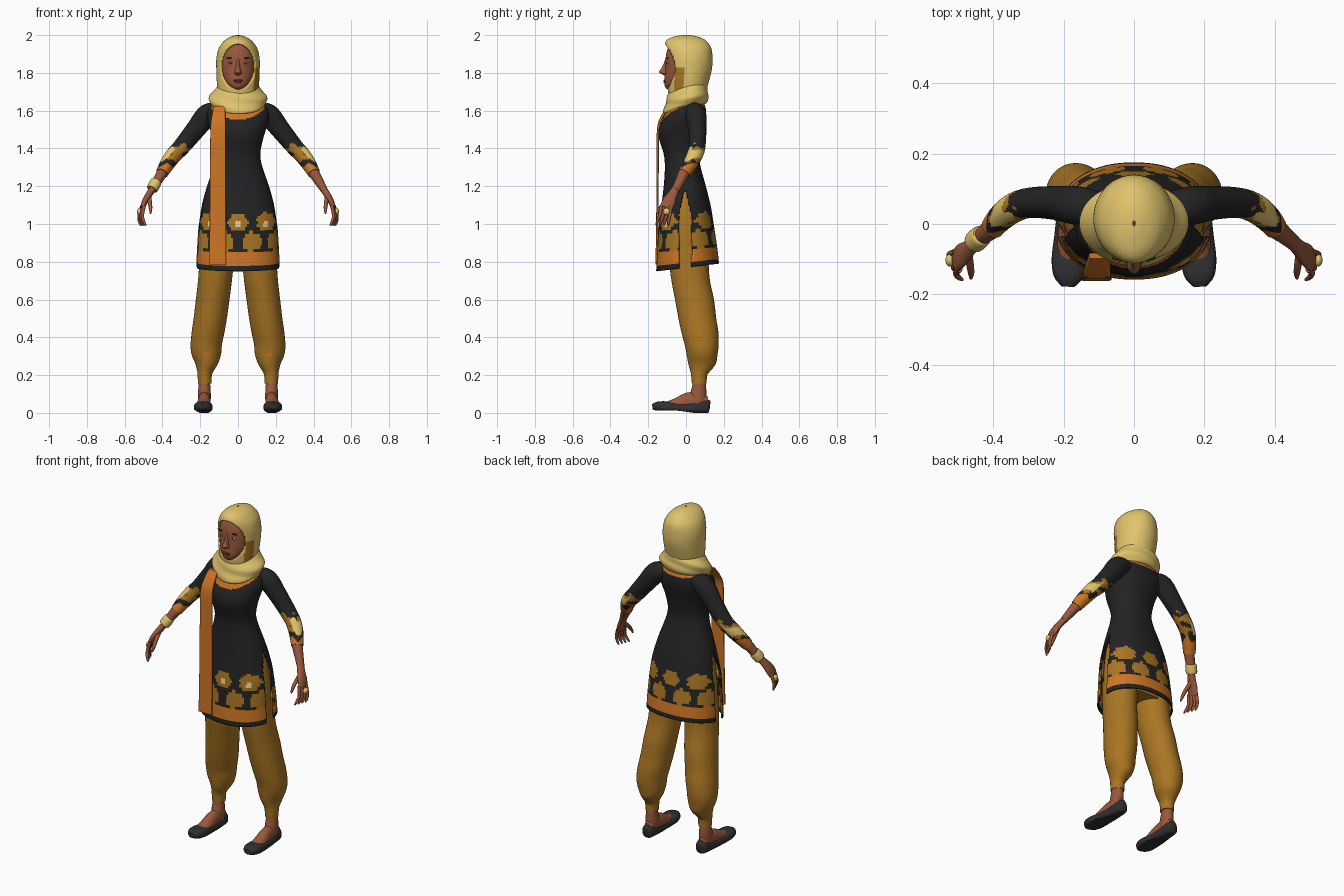
import bpy, bmesh, math
from mathutils import Vector

if "Cube" in bpy.data.objects:
    bpy.data.objects.remove(bpy.data.objects["Cube"])

COLOURS = {
    "black_cloth": (0.017, 0.017, 0.018), "shoe_charcoal": (0.03, 0.03, 0.032),
    "mustard": (0.40, 0.18, 0.017), "orange": (0.62, 0.18, 0.018),
    "pale_yellow": (0.75, 0.55, 0.15), "cream": (0.8, 0.68, 0.33),
    "skin": (0.32, 0.098, 0.045), "lip": (0.24, 0.05, 0.03),
    "eye_white": (0.55, 0.48, 0.42), "dark_brown": (0.04, 0.015, 0.01)}
MATS = {}
for key, rgb in COLOURS.items():
    m = bpy.data.materials.new(key)
    m.use_nodes = True
    m.diffuse_color = (*rgb, 1)
    m.node_tree.nodes["Principled BSDF"].inputs["Base Color"].default_value = (*rgb, 1)
    MATS[key] = m


def smooth_path(rows, sub):
    """Catmull-Rom interpolation of station tuples."""
    out = []
    for i in range(len(rows) - 1):
        a, b, c, d = rows[max(i - 1, 0)], rows[i], rows[i + 1], rows[min(i + 2, len(rows) - 1)]
        for k in range(sub):
            t = k / sub
            out.append([0.5 * (2 * q + (r - p) * t + (2 * p - 5 * q + 4 * r - s) * t * t
                               + (3 * q - p - 3 * r + s) * t ** 3) for p, q, r, s in zip(a, b, c, d)])
    return out + [list(rows[-1])]


def loft(name, rows, colour, segs=24, sub=4, ref=None, power=2, side=1, cut=None, warp=None, thick=0):
    """Skin through (x, y, z, rx, ry) stations; colour is a name or a rule on (centre, normal)."""
    st = smooth_path(rows, sub)
    bm = bmesh.new()
    rings = []
    for i, (x, y, z, rx, ry) in enumerate(st):
        u, v = Vector((1, 0, 0)), Vector((0, 1, 0))
        if ref:
            t = Vector(st[min(i + 1, len(st) - 1)][:3]) - Vector(st[max(i - 1, 0)][:3])
            t.normalize()
            u = Vector(ref).cross(t).normalized()
            v = t.cross(u)
        ring = []
        for k in range(segs):
            a = math.tau * k / segs
            c, s = (math.copysign(abs(f) ** (2 / power), f) for f in (math.cos(a), math.sin(a)))
            ring.append(bm.verts.new(Vector((x, y, z)) + u * c * max(rx, .001) + v * s * max(ry, .001)))
        rings.append(ring)
    for a, b in zip(rings, rings[1:]):
        for k in range(segs):
            bm.faces.new((a[k - 1], a[k], b[k], b[k - 1]))
    bm.faces.new(rings[0])
    bm.faces.new(rings[-1])
    bmesh.ops.recalc_face_normals(bm, faces=bm.faces)
    used = []
    for f in bm.faces:
        key = colour if isinstance(colour, str) else colour(f.calc_center_median(), f.normal)
        if key not in used:
            used.append(key)
        f.material_index = used.index(key)
    if cut:
        bmesh.ops.delete(bm, geom=[f for f in bm.faces if len(f.verts) > 4
                                   or cut(f.calc_center_median())], context='FACES')
    if warp:
        for vert in bm.verts:
            warp(vert)
    if side < 0:
        for vert in bm.verts:
            vert.co.x *= -1
        bmesh.ops.reverse_faces(bm, faces=bm.faces)
    me = bpy.data.meshes.new(name)
    bm.to_mesh(me)
    bm.free()
    for key in used:
        me.materials.append(MATS[key])
    ob = bpy.data.objects.new(name, me)
    bpy.context.collection.objects.link(ob)
    if thick:
        mod = ob.modifiers.new("thickness", 'SOLIDIFY')
        mod.thickness, mod.offset = thick, -1
    return ob


def body(*rows):
    """Turn (z, half width, front y, back y) into stations."""
    return [(0, (f + b) / 2, z, w, (b - f) / 2) for z, w, f, b in rows]


def blob(name, loc, scale, mat):
    bpy.ops.mesh.primitive_uv_sphere_add(segments=20, ring_count=12, location=loc)
    ob = bpy.context.object
    ob.name, ob.scale = name, scale
    ob.data.materials.append(MATS[mat])


# Tunic with flower print, hem bands, neckline and side slits
FLOWERS = [(0, 1.01), (.148, 1.01), (.075, .905), (.205, .905)]


def tunic_paint(c, n):
    if c.z > 1.553 + .27 * (c.y + .12) + 2 * c.x * c.x:
        return "orange"
    if .775 < c.z < .845:
        return "orange"
    for fx, fz in FLOWERS:
        dx, dz = abs(c.x) - fx, c.z - fz
        r, a = math.hypot(dx, dz), math.atan2(dz, dx)
        if fz > 1 and c.y < 0 and math.hypot(dx, dz + .012) < .015:
            return "cream"
        if r < .05 + .004 * math.cos(7 * a):
            return "mustard"
    return "black_cloth"


def tunic_cut(c):
    return c.z < 1.17 and abs(c.x) > .1 and abs(c.y + .005) < .036 * min(1, (1.2 - c.z) / .15)


def hem_slope(v):
    v.co.z += .12 * (v.co.y + .16) * max(0, 1.1 - v.co.z) / .35


loft("tunic", body((.75, .222, -.158, .175), (.85, .219, -.152, .165), (1, .209, -.143, .145),
                   (1.1, .192, -.13, .13), (1.2, .164, -.118, .105), (1.3, .13, -.112, .078),
                   (1.37, .118, -.118, .068), (1.45, .133, -.142, .08), (1.5, .148, -.145, .093),
                   (1.56, .165, -.122, .105), (1.61, .155, -.095, .105), (1.65, .11, -.06, .09)),
     tunic_paint, segs=128, sub=8, power=2.2, cut=tunic_cut, warp=hem_slope, thick=.008)

# Hanging orange sash
loft("sash", [(-.108, -.156, .785, .044, .006), (-.107, -.152, 1.0, .043, .006),
              (-.107, -.15, 1.3, .041, .006), (-.106, -.147, 1.5, .04, .007),
              (-.103, -.125, 1.57, .036, .008), (-.098, -.09, 1.625, .03, .008)],
     "orange", segs=32, power=5)

# Hips of the trousers
loft("trouser_hips", body((.81, .195, -.1, .12), (.9, .2, -.11, .12), (1, .195, -.11, .12),
                          (1.1, .178, -.1, .1), (1.2, .14, -.08, .07)), "mustard", segs=48)


def trouser_paint(c, n):
    return "orange" if n.y < 0 and math.hypot(c.x - .163, c.z - .31) < .014 else "mustard"


def sleeve_paint(c, n):
    wave = .012 * math.sin(60 * c.y + 90 * c.x)
    if c.z < 1.31 + wave:
        return "orange"
    if n.x > .1 and 1.34 + wave < c.z < 1.40 + wave:
        return "pale_yellow"
    if 1.325 < c.z < 1.42 + wave and math.sin(130 * c.y) + math.sin(150 * c.z) > -.5:
        return "mustard"
    return "black_cloth"


def flat_sole(v):
    v.co.z = max(v.co.z, .0 if v.co.y > .04 else min(.012, (.04 - v.co.y) * .15))


for side, label in ((1, "left"), (-1, "right")):
    # Legs, feet and shoes
    loft(label + "_trouser_leg",
         [(.176, .07, .155, .036, .039), (.176, .07, .20, .038, .043), (.172, .077, .225, .045, .055),
          (.166, .085, .26, .06, .073), (.168, .085, .31, .078, .082), (.168, .083, .36, .083, .09),
          (.158, .073, .43, .087, .098), (.147, .06, .5, .088, .1), (.134, .045, .6, .089, .103),
          (.12, .022, .72, .09, .102), (.107, .01, .88, .094, .108)],
         trouser_paint, segs=40, sub=5, side=side)
    loft(label + "_ankle", [(.178, .07, .2, .03, .033), (.178, .07, .15, .031, .036),
                            (.178, .065, .1, .034, .043), (.178, .06, .05, .033, .048)],
         "skin", side=side)
    loft(label + "_foot", [(.178, .112, .055, .022, .03), (.178, .07, .06, .031, .05),
                           (.179, .01, .057, .034, .05), (.181, -.05, .045, .037, .034),
                           (.184, -.105, .036, .034, .022)], "skin", ref=(0, 0, 1), side=side)
    loft(label + "_shoe", [(.178, .127, .036, .012, .022), (.178, .112, .036, .033, .037),
                           (.179, .05, .028, .038, .032), (.182, -.03, .024, .044, .028),
                           (.184, -.1, .03, .05, .031), (.186, -.15, .034, .042, .026),
                           (.187, -.178, .034, .018, .014)],
         "shoe_charcoal", segs=32, ref=(0, 0, 1), power=2.4, side=side, warp=flat_sole)
    # Sleeves and arms
    loft(label + "_sleeve", [(.1, .04, 1.595, .045, .05), (.16, .052, 1.578, .058, .055),
                             (.225, .06, 1.5, .052, .048), (.298, .06, 1.41, .046, .043),
                             (.343, .045, 1.362, .043, .042), (.378, .018, 1.312, .039, .038),
                             (.402, -.01, 1.27, .033, .034)],
         sleeve_paint, segs=48, sub=9, ref=(0, 1, 0), side=side)
    loft(label + "_forearm", [(.37, .025, 1.32, .03, .03), (.402, -.01, 1.27, .029, .03),
                              (.432, -.035, 1.22, .024, .025), (.456, -.055, 1.18, .019, .023)],
         "skin", ref=(0, 1, 0), side=side)
    # Hands
    loft(label + "_palm", [(.45, -.05, 1.19, .018, .021), (.472, -.072, 1.155, .018, .026),
                           (.492, -.09, 1.12, .016, .035), (.506, -.104, 1.085, .012, .034)],
         "skin", ref=(0, 1, 0), side=side)
    for i in range(4):
        loft(f"{label}_finger_{i + 1}",
             [(.508 - .004 * i, -.08 - .016 * i, 1.098, .009, .01),
              (.524 - .006 * i, -.086 - .018 * i, 1.045, .0085, .0085),
              (.522 - .008 * i, -.092 - .02 * i, 1.012, .0075, .0075),
              (.515 - .009 * i, -.095 - .021 * i, .992, .004, .004)],
             "skin", segs=12, ref=(0, 1, 0), side=side)
    loft(label + "_thumb", [(.472, -.08, 1.14, .013, .013), (.466, -.115, 1.11, .011, .011),
                            (.463, -.14, 1.08, .009, .009), (.463, -.155, 1.055, .004, .004)],
         "skin", segs=12, ref=(0, 1, 0), side=side)
    blob(label + "_ring", (side * .523, -.103, 1.066), (.013, .018, .018), "pale_yellow")
    # Eyes and brows
    blob(label + "_eye", (side * .04, -.099, 1.853), (.015, .007, .0065), "eye_white")
    blob(label + "_iris", (side * .04, -.1035, 1.853), (.006, .004, .006), "dark_brown")
    blob(label + "_brow", (side * .042, -.097, 1.878), (.021, .006, .0035), "dark_brown")

# Bracelet on the right wrist only
loft("bracelet", [(.432, -.032, 1.225, .027, .028), (.436, -.036, 1.218, .031, .032),
                  (.452, -.05, 1.19, .031, .032), (.456, -.054, 1.183, .027, .028)],
     "pale_yellow", ref=(0, 1, 0), side=-1)

# Face
loft("head", body((1.70, .03, -.08, 0), (1.722, .046, -.108, .03), (1.745, .066, -.115, .05),
                  (1.78, .083, -.113, .07), (1.82, .092, -.11, .09), (1.87, .095, -.109, .1),
                  (1.92, .088, -.1, .1), (1.96, .06, -.08, .07)), "skin", segs=48)
loft("nose", body((1.787, .008, -.114, -.09), (1.797, .019, -.134, -.09), (1.806, .018, -.142, -.09),
                  (1.825, .012, -.13, -.09), (1.85, .009, -.118, -.09), (1.88, .007, -.108, -.09)), "skin")
blob("upper_lip", (0, -.112, 1.76), (.024, .007, .0055), "lip")
blob("lower_lip", (0, -.112, 1.751), (.02, .008, .006), "lip")

# Head scarf with an oval face opening
HALF_W, HALF_H, MID = .092, .119, 1.834


def hood_cut(c):
    return c.y < .03 and (c.x / HALF_W) ** 2 + ((c.z - MID) / HALF_H) ** 2 < 1


def snap_opening(v):
    if v.is_boundary and v.co.y < .03 and v.co.z > 1.69:
        a = math.atan2((v.co.z - MID) / HALF_H, v.co.x / HALF_W)
        v.co.x, v.co.z = HALF_W * math.cos(a), MID + HALF_H * math.sin(a)


def hood_paint(c, n):
    return "mustard" if c.x > 0 and 1.67 < c.z < 1.825 and -.06 < c.y < -.012 else "pale_yellow"


loft("head_scarf", body((1.65, .1, -.085, .1), (1.70, .107, -.095, .106), (1.75, .112, -.1, .12),
                        (1.82, .115, -.106, .137), (1.88, .114, -.111, .14), (1.93, .102, -.114, .134),
                        (1.965, .078, -.108, .112), (1.985, .052, -.085, .082),
                        (1.997, .022, -.04, .042), (2.0, .002, -.002, .006)),
     hood_paint, segs=96, sub=7, cut=hood_cut, warp=snap_opening, thick=.011)


# Draped cowl around the neck, higher at the back, with soft folds
def cowl_folds(v):
    a = math.atan2(v.co.y, v.co.x)
    k = 1 + .022 * math.sin(2 * a + 95 * v.co.z)
    v.co.x *= k
    v.co.y *= k
    v.co.z += .25 * v.co.y


loft("scarf_cowl", body((1.735, .1, -.085, .1), (1.71, .124, -.095, .108), (1.685, .145, -.104, .115),
                        (1.66, .153, -.11, .118), (1.635, .147, -.117, .117), (1.615, .125, -.12, .112),
                        (1.61, .1, -.1, .1)),
     "pale_yellow", segs=72, sub=5, warp=cowl_folds)

# Smooth shading with sharp creases kept
bpy.ops.object.select_all(action='DESELECT')
for ob in bpy.context.scene.objects:
    if ob.type == 'MESH':
        ob.select_set(True)
        bpy.context.view_layer.objects.active = ob
bpy.ops.object.shade_smooth_by_angle(angle=math.radians(50))
